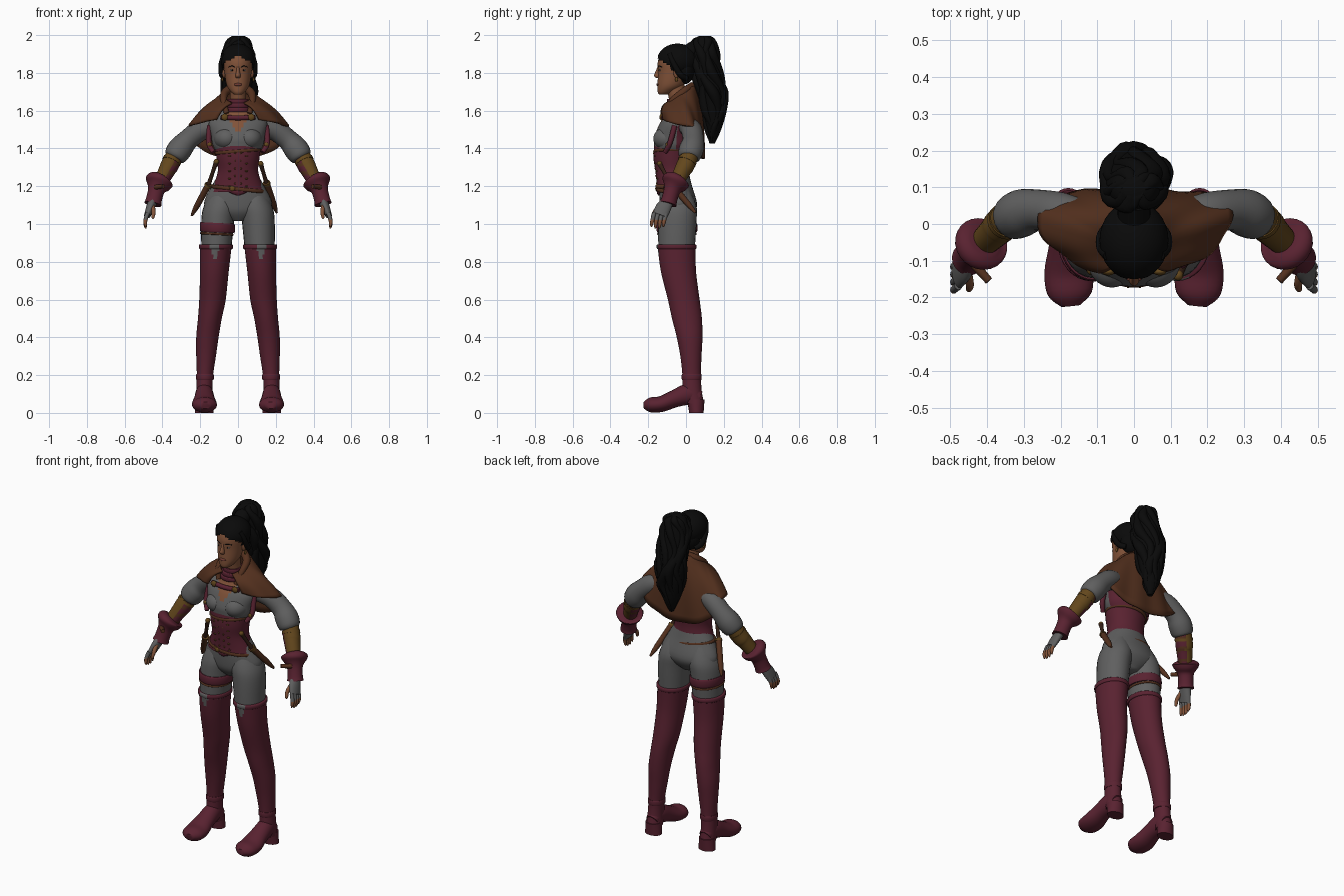
import bpy, bmesh, math
from mathutils import Vector, Matrix

if "Cube" in bpy.data.objects:
    bpy.data.objects.remove(bpy.data.objects["Cube"])


def material(name, red, green, blue):
    mat = bpy.data.materials.new(name)
    mat.use_nodes = True
    colour = (red, green, blue, 1)
    mat.diffuse_color = colour
    mat.node_tree.nodes["Principled BSDF"].inputs["Base Color"].default_value = colour
    return mat


grey = material("grey cloth", .115, .115, .115)
maroon = material("maroon leather", .1, .016, .03)
brown = material("brown leather", .088, .03, .013)
gold = material("dull gold", .125, .063, .012)
skin = material("skin", .22, .085, .04)
black = material("black hair", .003, .003, .003)
lip = material("lips", .16, .045, .032)
white = material("eye white", .3, .28, .27)
dark = material("dark leather", .035, .014, .008)


def finish(name, bm, mats, rule=None, mirror=False, solid=0):
    """Turn a bmesh into an object, or into a left and right pair."""
    mats = mats if isinstance(mats, list) else [mats]
    bm.normal_update()
    for face in bm.faces:
        face.smooth = True
        if rule:
            face.material_index = int(rule(face.calc_center_median(), face.normal))
    for side in (["left_", "right_"] if mirror else [""]):
        if side == "right_":
            bmesh.ops.scale(bm, vec=(-1, 1, 1), verts=bm.verts)
            bmesh.ops.reverse_faces(bm, faces=bm.faces)
        mesh = bpy.data.meshes.new(side + name)
        bm.to_mesh(mesh)
        mesh.set_sharp_from_angle(angle=math.radians(50))
        for mat in mats:
            mesh.materials.append(mat)
        obj = bpy.data.objects.new(side + name, mesh)
        bpy.context.collection.objects.link(obj)
        if solid:
            obj.modifiers.new("thickness", "SOLIDIFY").thickness = solid
    bm.free()


def smooth_rows(rows, steps):
    """Run a smooth spline through the rows of numbers."""
    out = []
    for i in range(len(rows) - 1):
        a, b, c, d = (rows[max(0, min(len(rows) - 1, i + k))] for k in (-1, 0, 1, 2))
        for s in range(steps):
            t = s / steps
            out.append([q + t * (r - p) / 2 + t * t * (p - 2.5 * q + 2 * r - e / 2)
                        + t ** 3 * (1.5 * (q - r) + (e - p) / 2)
                        for p, q, r, e in zip(a, b, c, d)])
    return out + [list(rows[-1])]


def loft(name, rows, mats, upright=True, steps=4, seg=24, tilt=0, **options):
    """Skin elliptical rings (x, y, z, radius, radius), level or square to the path."""
    rows = smooth_rows(rows, steps)
    bm = bmesh.new()
    along = (Vector(rows[-1][:3]) - Vector(rows[0][:3])).normalized()
    ref = Vector((0, 0, 1)) if abs(along.y) > .8 else Vector((0, 1, 0))
    rings = []
    for i, row in enumerate(rows):
        u, v = Vector((1, 0, 0)), Vector((0, 1, 0))
        if not upright:
            t = Vector(rows[min(i + 1, len(rows) - 1)][:3]) - Vector(rows[max(i - 1, 0)][:3])
            u = t.cross(ref).normalized()
            v = u.cross(t).normalized()
        ring = []
        for k in range(seg):
            a = math.tau * k / seg
            p = Vector(row[:3]) + u * row[3] * math.cos(a) + v * row[4] * math.sin(a)
            p.z += tilt * p.x
            ring.append(bm.verts.new(p))
        rings.append(ring)
    for low, high in zip(rings, rings[1:]):
        for k in range(seg):
            bm.faces.new((low[k - 1], low[k], high[k], high[k - 1]))
    bm.faces.new(rings[0])
    bm.faces.new(rings[-1])
    bmesh.ops.recalc_face_normals(bm, faces=bm.faces)
    finish(name, bm, mats, **options)


def tube(name, rows, mats, **options):
    """Round limb along a path of (x, y, z, radius)."""
    loft(name, [(*r, r[-1]) for r in rows], mats, upright=False, **options)


def band(name, x, y, z, rx, ry, height, mats, **options):
    h = height / 2
    loft(name, [(x, y, z - h, rx * .96, ry * .96), (x, y, z - h * .6, rx, ry),
                (x, y, z + h * .6, rx, ry), (x, y, z + h, rx * .96, ry * .96)],
         mats, steps=2, seg=32, **options)


def blob(name, centre, radii, mats, keep=None, **options):
    bm = bmesh.new()
    bmesh.ops.create_uvsphere(bm, u_segments=32, v_segments=24, radius=1,
                              matrix=Matrix.Translation(centre) @ Matrix.Diagonal((*radii, 1)))
    if keep:
        bad = [f for f in bm.faces if not keep(f.calc_center_median())]
        bmesh.ops.delete(bm, geom=bad, context="FACES")
    finish(name, bm, mats, **options)


# Legs: trousers, tall boots with a notched top, feet and heels
loft("hips", [(0, -.045, 1.015, .04, .05), (0, -.042, 1.06, .14, .086), (0, -.04, 1.11, .18, .098),
              (0, -.055, 1.2, .14, .087), (0, -.06, 1.25, .11, .08)], grey, seg=32)
loft("thigh", [(.08, -.045, 1.19, .05, .06), (.093, -.043, 1.1, .086, .097),
               (.107, -.046, 1.02, .087, .102), (.115, -.05, .86, .079, .096)], grey, mirror=True)


def notch(c, n):
    return n.y < 0 and c.z > .81 and abs(c.x - .122) < .008 + (c.z - .81) * .25


loft("boot", [(.117, -.05, .885, .084, .101), (.125, -.04, .75, .076, .093),
              (.135, -.012, .6, .07, .084), (.149, .005, .5, .063, .079),
              (.162, .019, .4, .059, .068), (.169, .026, .3, .052, .056),
              (.175, .03, .2, .043, .049), (.178, .032, .12, .043, .051),
              (.178, .045, .05, .044, .05)], [maroon, grey], steps=7, seg=48,
     rule=notch, mirror=True)
band("boot_cuff", .117, -.05, .88, .09, .105, .025, [maroon, grey], rule=notch, mirror=True)
band("ankle_strap", .175, .03, .19, .047, .053, .03, maroon, mirror=True)
loft("foot", [(.178, .07, .08, .036, .035), (.178, .02, .1, .046, .056),
              (.178, -.06, .075, .054, .046), (.178, -.13, .047, .066, .042),
              (.175, -.19, .042, .06, .039), (.172, -.223, .04, .026, .018)],
     maroon, upright=False, mirror=True)
loft("heel", [(.179, .055, 0, .05, .038), (.179, .052, .07, .045, .046)], maroon, mirror=True)
band("thigh_strap", -.109, -.048, .975, .093, .108, .05, maroon, tilt=-.05)
band("thigh_strap_trim", -.112, -.048, .942, .088, .104, .012, brown, tilt=-.05)


# Torso: corset, shirt with open neck, belts and buttons
def shirt_colour(c, n):
    if n.y < 0 and abs(c.x) < (c.z - 1.475) * .6:
        return 1
    return 2 if n.y > .1 and c.z < 1.52 else 0


loft("corset", [(0, -.062, 1.17, .143, .094), (0, -.065, 1.21, .128, .09),
                (0, -.072, 1.28, .107, .09), (0, -.074, 1.35, .114, .098),
                (0, -.068, 1.42, .124, .1)], maroon, seg=40)
loft("corset_point", [(0, -.14, 1.152, .008, .008), (0, -.135, 1.17, .05, .02),
                      (0, -.135, 1.21, .07, .019)], maroon)
loft("shirt", [(0, -.064, 1.39, .12, .1), (0, -.062, 1.42, .135, .107), (0, -.06, 1.46, .142, .108),
               (0, -.05, 1.53, .155, .09), (0, -.035, 1.58, .13, .07), (0, -.035, 1.63, .06, .055)],
     [grey, skin, maroon], steps=7, seg=64, rule=shirt_colour)
blob("bust", (.06, -.095, 1.452), (.068, .078, .062), grey, mirror=True,
     keep=lambda c: c.x > (c.z - 1.475) * .6)
band("under_bust_belt", 0, -.069, 1.385, .123, .104, .018, brown, tilt=.08)
band("hip_belt", 0, -.061, 1.185, .144, .097, .02, brown, tilt=-.1)
blob("belt_buckle", (-.03, -.157, 1.188), (.014, .006, .014), gold)
for i in range(5):
    z = 1.2 + i * .04
    blob("corset_button", (.045, -.148 - .004 * i, z), (.008, .006, .004), gold, mirror=True)
    blob("corset_eyelet", (.016, -.154 - .004 * i, z + .015), (.004, .005, .006), gold, mirror=True)
tube("shoulder_strap", [(.13, -.11, 1.38, .012), (.155, -.085, 1.43, .014),
                        (.15, -.06, 1.52, .014)], maroon, mirror=True)
blob("strap_buckle", (.15, -.1, 1.42), (.012, .008, .012), gold, mirror=True)

# Neck wear and clasp
loft("neck", [(0, -.035, 1.58, .05, .05), (0, -.045, 1.66, .042, .045),
              (0, -.06, 1.75, .043, .05)], skin)
for z, size in ((1.605, .072), (1.628, .066), (1.65, .056)):
    band("neck_scarf", 0, -.045, z, size, size, .024, maroon)
tube("clasp_strap", [(-.09, -.118, 1.565, .013), (0, -.128, 1.562, .013),
                     (.09, -.118, 1.565, .013)], maroon)
blob("clasp", (.07, -.13, 1.566), (.018, .01, .018), gold, mirror=True)

# Shoulder cape, open at the front and long at the back
bm = bmesh.new()
columns = []
for i in range(61):
    a = math.radians(-155 + 310 * i / 60)
    s, c = math.sin(a), math.cos(a)
    fold = .005 * math.sin(a * 9)
    hem_y = .03 + .055 * c ** .6 if c > 0 else .03 + .16 * c
    hem_z = 1.515 - .17 * c ** .8 if c > 0 else 1.515 + .045 * c * c
    neck = Vector((.072 * s, -.035 + .07 * c, 1.68 + .05 * c))
    hem = Vector(((.258 + fold) * s, hem_y + fold * c, hem_z))
    column = []
    for j in range(13):
        t = j / 12
        bulge = Vector((.01 * s, .015 * c, .014 + .015 * max(c, 0)))
        column.append(bm.verts.new(neck.lerp(hem, t) + bulge * math.sin(math.pi * t)))
    columns.append(column)
for a, b in zip(columns, columns[1:]):
    for j in range(12):
        bm.faces.new((a[j], a[j + 1], b[j + 1], b[j]))
finish("cape", bm, brown, solid=.012)
tube("cape_collar", [(.06, -.1, 1.585, .014), (.076, -.075, 1.65, .017), (.066, -.01, 1.7, .022),
                     (0, .035, 1.73, .022)], brown, mirror=True)


# Arms: puffed sleeve, bracer, flared cuff, fingerless glove
def bracer_colour(c, n):
    if n.x > -.3:
        return 0
    return 2 if math.sin(c.z * 130) > .3 else 1


tube("sleeve", [(.13, .01, 1.515, .05), (.2, .03, 1.495, .056), (.265, .038, 1.445, .056),
                (.305, .03, 1.4, .065), (.335, .015, 1.358, .058), (.342, .012, 1.346, .03)],
     grey, mirror=True)
tube("bracer", [(.325, .03, 1.385, .045), (.362, -.003, 1.31, .048), (.378, -.02, 1.28, .044),
                (.42, -.06, 1.2, .036)], [gold, maroon, brown], rule=bracer_colour,
     mirror=True, steps=8)
tube("bracer_rim", [(.348, .01, 1.34, .05), (.354, .004, 1.327, .05)], gold, mirror=True, steps=1)
tube("cuff", [(.408, -.046, 1.24, .045), (.414, -.052, 1.23, .073), (.421, -.06, 1.21, .068),
              (.432, -.073, 1.18, .045), (.445, -.088, 1.13, .042), (.451, -.095, 1.105, .046)],
     maroon, mirror=True)
tube("cuff_tie", [(.395, -.155, 1.2, .011), (.435, -.11, 1.195, .013)], brown, mirror=True)
loft("glove", [(.447, -.09, 1.13, .025, .03), (.465, -.12, 1.085, .022, .041),
               (.48, -.138, 1.045, .017, .04)], grey, upright=False, mirror=True)
for i in range(4):
    y = -.105 - i * .021
    drop = .008 * abs(i - 1.5)
    tube("finger", [(.478, y, 1.06, .0115), (.49, y - .01, 1.02, .0105),
                    (.49, y - .014, .985 + drop, .008), (.487, y - .015, .972 + drop, .003)],
         [skin, grey], rule=lambda c, n: c.z > 1.025, mirror=True, seg=12)
tube("thumb", [(.455, -.13, 1.1, .014), (.447, -.165, 1.065, .011), (.45, -.178, 1.035, .008),
               (.45, -.18, 1.028, .003)], skin, mirror=True, seg=12)

# Head and face
loft("head", [(0, -.12, 1.685, .02, .022), (0, -.107, 1.7, .038, .043), (0, -.082, 1.735, .06, .069),
              (0, -.065, 1.8, .071, .083), (0, -.06, 1.86, .075, .089), (0, -.055, 1.91, .064, .073),
              (0, -.055, 1.94, .03, .035)], skin, steps=6, seg=40)
loft("nose", [(0, -.14, 1.84, .007, .008), (0, -.146, 1.81, .009, .014), (0, -.15, 1.785, .014, .019),
              (0, -.146, 1.772, .01, .01)], skin)
blob("lips", (0, -.148, 1.738), (.022, .009, .008), lip)
blob("eye", (.03, -.138, 1.814), (.012, .005, .004), white, mirror=True)
blob("iris", (.03, -.141, 1.814), (.004, .004, .004), black, mirror=True)
tube("eyebrow", [(.015, -.147, 1.831, .002), (.032, -.143, 1.836, .0025),
                 (.05, -.128, 1.831, .0015)], black, mirror=True, seg=8)
blob("ear", (.074, -.05, 1.8), (.01, .016, .027), skin, mirror=True)
blob("earring", (.083, -.05, 1.765), (.006, .008, .012), gold, mirror=True)

# Hair: swept-back cap and long high ponytail made of locks
blob("hair_cap", (0, -.045, 1.865), (.094, .108, .09), black,
     keep=lambda c: c.z > 1.895 - abs(c.x) * .6 or c.y > -.077)
blob("hair_back", (0, -.01, 1.82), (.078, .058, .08), black)
tube("side_lock", [(.07, -.085, 1.9, .014), (.088, -.065, 1.85, .014), (.085, -.03, 1.79, .016),
                   (.06, .005, 1.77, .014)], black, mirror=True)
tail = [(0, .1, 1.995, .03, .025), (0, .095, 1.97, .06, .052), (0, .1, 1.9, .076, .066),
        (0, .115, 1.8, .082, .072), (0, .138, 1.7, .086, .066), (0, .145, 1.6, .072, .056),
        (0, .145, 1.5, .045, .038), (0, .138, 1.425, .014, .014)]
loft("ponytail", tail, black)
for i in range(11):
    lock = []
    for j, (x, y, z, rx, ry) in enumerate(tail):
        a = math.tau * i / 11 + .5 * math.sin(j * 1.6 + i)
        size = rx * (.29 + .1 * math.sin(j * 2 + i * 1.7))
        lock.append((rx * .87 * math.cos(a), y + ry * .87 * math.sin(a),
                     z + .012 * (i % 3) * (j > 5), size, size))
    loft("ponytail_lock", lock, black, seg=12)
tube("hair_tie", [(0, .02, 1.91, .045), (0, .06, 1.935, .045)], black)


# Sheathed daggers on both hips
def dagger(side, grip, guard, tip):
    grip, guard, tip = Vector(grip), Vector(guard), Vector(tip)
    tube(side + "_dagger_grip", [(*grip, .013), (*grip.lerp(guard, .5), .01), (*guard, .012)], dark)
    tube(side + "_dagger_guard", [(*guard, .02), (*guard.lerp(tip, .06), .02)], gold, steps=1)
    tube(side + "_dagger_sheath", [(*guard, .017), (*guard.lerp(tip, .7), .015), (*tip, .006)], brown)
    blob(side + "_dagger_pommel", grip, (.014, .014, .014), gold)


dagger("left", (.12, -.14, 1.32), (.15, -.085, 1.22), (.205, .05, 1.06))
dagger("right", (-.115, -.125, 1.33), (-.155, -.09, 1.21), (-.245, .01, 1.045))
